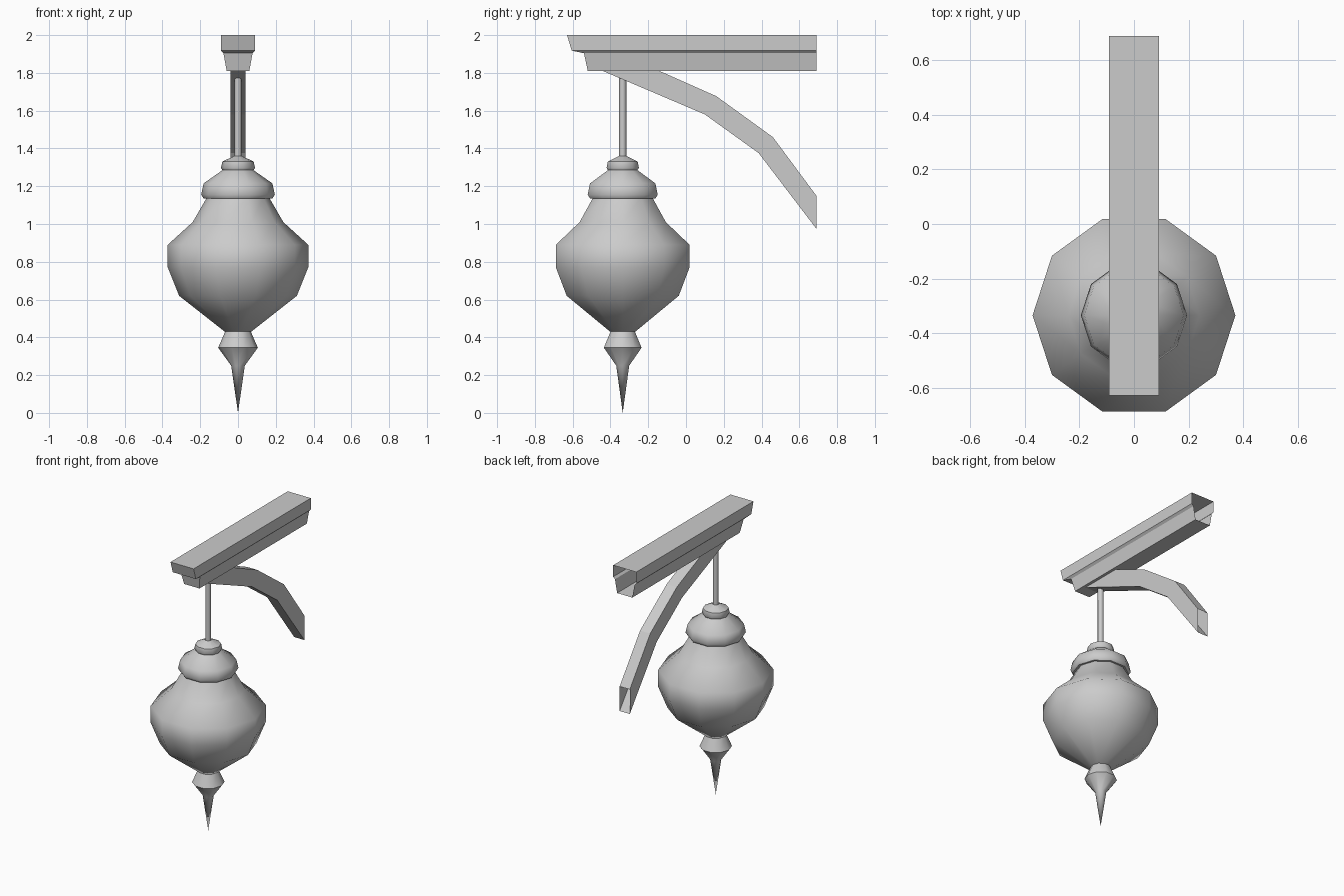
import bpy, bmesh
from math import sin, cos, pi, radians

if "Cube" in bpy.data.objects:
    bpy.data.objects.remove(bpy.data.objects["Cube"])

LAMP_Y, BACK_Y = -0.335, 0.69


def finish(name, bm, smooth=None):
    bmesh.ops.recalc_face_normals(bm, faces=bm.faces)
    me = bpy.data.meshes.new(name)
    bm.to_mesh(me)
    bm.free()
    ob = bpy.data.objects.new(name, me)
    bpy.context.collection.objects.link(ob)
    if smooth:
        bpy.ops.object.select_all(action='DESELECT')
        ob.select_set(True)
        bpy.context.view_layer.objects.active = ob
        bpy.ops.object.shade_smooth_by_angle(angle=radians(smooth))
    return ob


def bridge(bm, a, b, closed=True):
    n = len(a)
    for i in range(n if closed else n - 1):
        j = (i + 1) % n
        bm.faces.new((a[i], a[j], b[j], b[i]))


def lathe(name, profile, sides=10, smooth=50):
    """Turn (radius, z) points around the lamp axis."""
    bm = bmesh.new()
    rings = [[bm.verts.new((r * cos(2 * pi * i / sides),
                            LAMP_Y + r * sin(2 * pi * i / sides), z))
              for i in range(sides)] for r, z in profile]
    for a, b in zip(rings, rings[1:]):
        bridge(bm, a, b)
    bmesh.ops.remove_doubles(bm, verts=bm.verts, dist=0.0005)
    return finish(name, bm, smooth)


# Hanging lantern, bottom to top
lathe("finial", [(0, 0), (0.036, 0.25), (0.105, 0.345), (0.068, 0.43)])
lathe("lantern_body", [(0, 0.43), (0.07, 0.43), (0.312, 0.62), (0.372, 0.77),
                       (0.372, 0.89), (0.24, 1.01), (0.165, 1.14)])
lathe("lantern_cap", [(0.155, 1.135), (0.182, 1.135), (0.195, 1.155),
                      (0.182, 1.215), (0.075, 1.29)])
lathe("cap_collar", [(0.07, 1.285), (0.082, 1.285), (0.09, 1.297),
                     (0.083, 1.33), (0.022, 1.36)])
lathe("hanging_rod", [(0.019, 1.345), (0.019, 1.78)], sides=8)

# Moulded beam, open where it meets the wall: (z, half width, front y)
bm = bmesh.new()
rows = []
for z, w, y in [(2.0, 0.091, -0.63), (1.918, 0.091, -0.605),
                (1.904, 0.077, -0.54), (1.81, 0.06, -0.52)]:
    rows.append([bm.verts.new(p) for p in
                 ((-w, BACK_Y, z), (-w, y, z), (w, y, z), (w, BACK_Y, z))])
for a, b in zip(rows, rows[1:]):
    bridge(bm, a, b, closed=False)
bm.faces.new(rows[0])
bm.faces.new(rows[-1])
finish("beam", bm)

# Curved brace, a rectangular tube with open ends
upper = [(-0.14, 1.81), (0.16, 1.677), (0.46, 1.46), (BACK_Y, 1.15)]
lower = [(-0.44, 1.81), (0.10, 1.58), (0.385, 1.375), (BACK_Y, 0.975)]
bm = bmesh.new()
W = 0.04
sections = [[bm.verts.new(p) for p in ((-W, *u), (W, *u), (W, *l), (-W, *l))]
            for u, l in zip(upper, lower)]
for a, b in zip(sections, sections[1:]):
    bridge(bm, a, b)
finish("curved_brace", bm)
